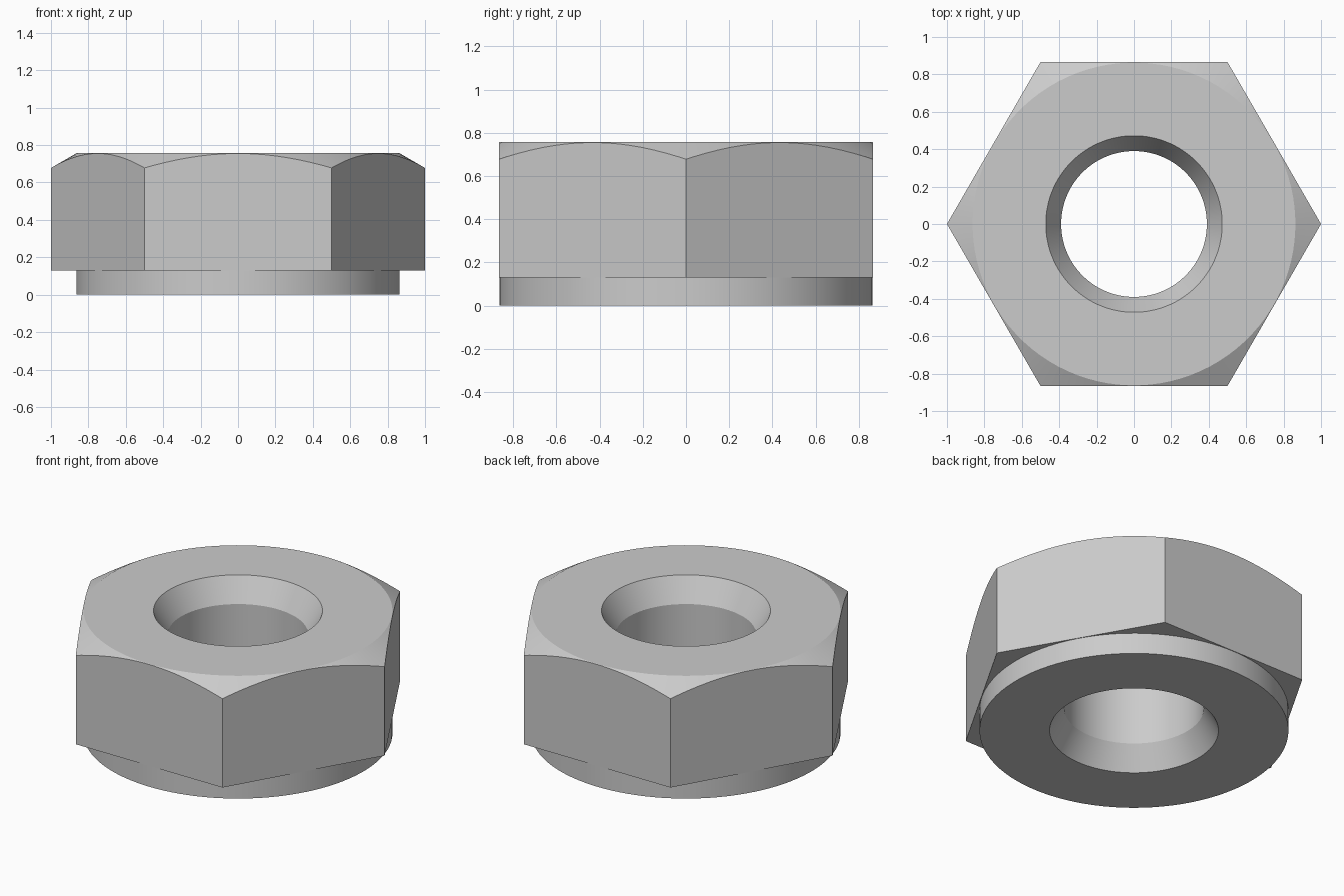
import bpy
import bmesh
from math import cos, sin, pi, radians
from mathutils import Vector, Matrix

cube = bpy.data.objects.get("Cube")
if cube:
    bpy.data.objects.remove(cube, do_unlink=True)

SEGMENTS = 96
APOTHEM = cos(pi / 6)
BORE, RIM, COLLAR = 0.39, 0.472, 0.863
COLLAR_TOP, TOP = 0.13, 0.757
BEVEL = 0.142      # height of the countersink at each end of the bore
OVERSIZE = 1.06    # turned radius before the flats are cut
SLOPE = (OVERSIZE - COLLAR) * 0.577

# Steel colour
steel = bpy.data.materials.new("steel grey")
steel.use_nodes = True
grey = (0.6, 0.6, 0.6, 1)
steel.diffuse_color = grey
steel.node_tree.nodes["Principled BSDF"].inputs["Base Color"].default_value = grey

# Turned blank: collar, top chamfer and countersunk bore
profile = [
    (BORE, BEVEL), (RIM, 0), (COLLAR, 0), (COLLAR, COLLAR_TOP),
    (OVERSIZE, COLLAR_TOP), (OVERSIZE, TOP - SLOPE), (COLLAR, TOP),
    (RIM, TOP), (BORE, TOP - BEVEL),
]
bm = bmesh.new()
ring = [bm.verts.new((r, 0, z)) for r, z in profile]
for a, b in zip(ring, ring[1:] + ring[:1]):
    bm.edges.new((a, b))
bmesh.ops.spin(bm, geom=bm.verts[:] + bm.edges[:], cent=(0, 0, 0),
               axis=(0, 0, 1), angle=2 * pi, steps=SEGMENTS)
bmesh.ops.remove_doubles(bm, verts=bm.verts[:], dist=0.0001)
bmesh.ops.rotate(bm, verts=bm.verts[:], cent=(0, 0, 0),
                 matrix=Matrix.Rotation(pi / SEGMENTS, 3, 'Z'))

# Six wrench flats
for i in range(6):
    angle = pi / 6 + i * pi / 3
    normal = Vector((cos(angle), sin(angle), 0))
    bmesh.ops.bisect_plane(bm, geom=bm.verts[:] + bm.edges[:] + bm.faces[:],
                           dist=0.00001, plane_co=normal * APOTHEM,
                           plane_no=normal, clear_outer=True)
    rim = [e for e in bm.edges if e.is_boundary]
    bmesh.ops.holes_fill(bm, edges=rim, sides=0)
bmesh.ops.recalc_face_normals(bm, faces=bm.faces[:])

mesh = bpy.data.meshes.new("hex_nut")
bm.to_mesh(mesh)
bm.free()
mesh.materials.append(steel)
nut = bpy.data.objects.new("hex_nut", mesh)
bpy.context.collection.objects.link(nut)

# Smooth round walls, crisp machined edges
bpy.ops.object.select_all(action='DESELECT')
nut.select_set(True)
bpy.context.view_layer.objects.active = nut
bpy.ops.object.shade_smooth_by_angle(angle=radians(20))
